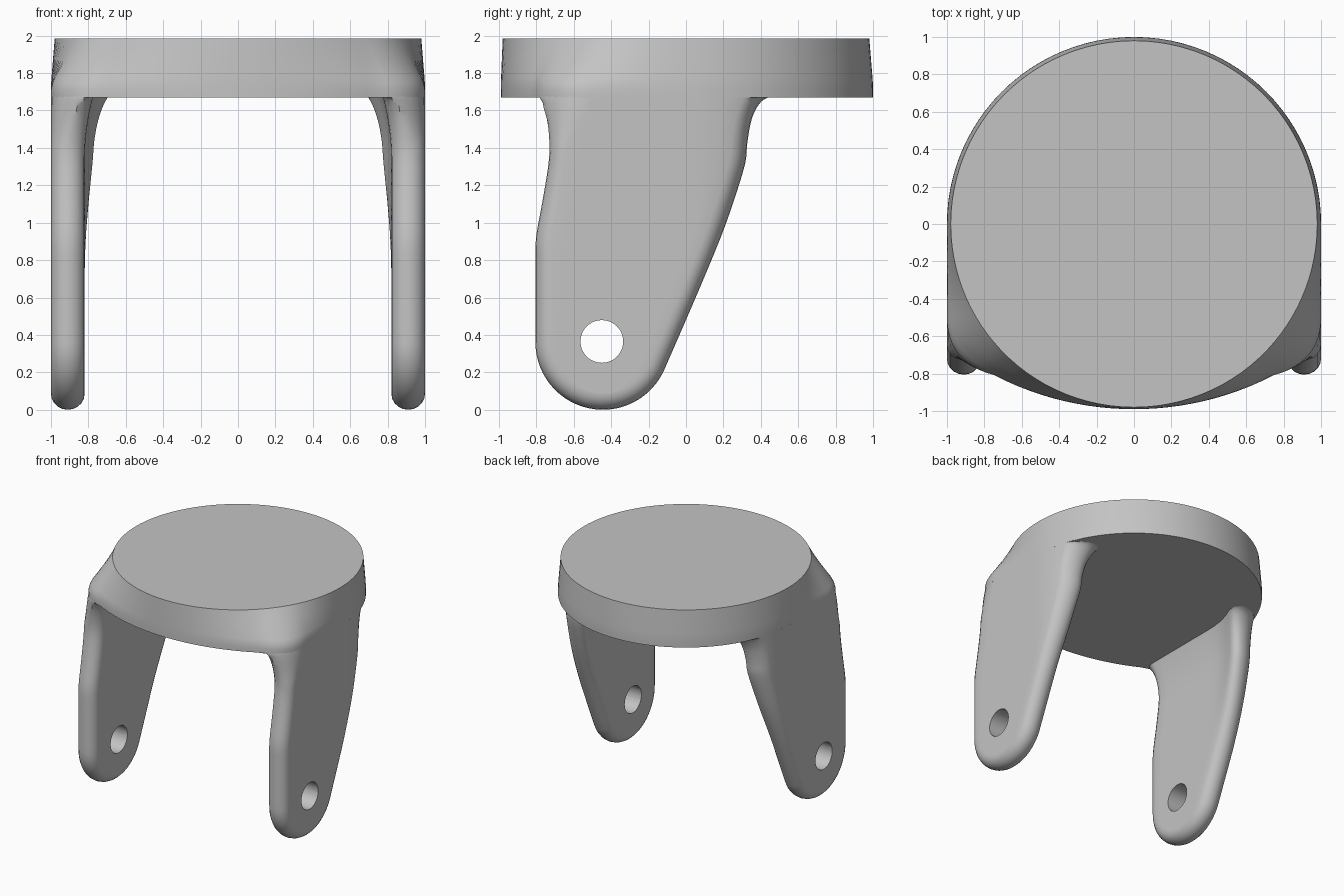
import bpy, bmesh, math
from mathutils import Vector

if "Cube" in bpy.data.objects:
    bpy.data.objects.remove(bpy.data.objects["Cube"])

grey = bpy.data.materials.new("plain grey")
grey.use_nodes = True
grey.diffuse_color = (0.55, 0.55, 0.55, 1)
grey.node_tree.nodes["Principled BSDF"].inputs["Base Color"].default_value = grey.diffuse_color


def finish(name, bm):
    bmesh.ops.remove_doubles(bm, verts=bm.verts, dist=0.0005)
    bmesh.ops.recalc_face_normals(bm, faces=bm.faces)
    mesh = bpy.data.meshes.new(name)
    bm.to_mesh(mesh)
    bm.free()
    mesh.materials.append(grey)
    obj = bpy.data.objects.new(name, mesh)
    bpy.context.collection.objects.link(obj)
    return obj


def smooth(obj):
    bpy.ops.object.select_all(action='DESELECT')
    obj.select_set(True)
    bpy.context.view_layer.objects.active = obj
    bpy.ops.object.shade_smooth_by_angle(angle=math.radians(38))


def skin(loops):
    """Closed solid through loops of equal length."""
    bm = bmesh.new()
    rows = [[bm.verts.new(p) for p in loop] for loop in loops]
    n = len(rows[0])
    for low, high in zip(rows, rows[1:]):
        for i in range(n):
            j = (i + 1) % n
            bm.faces.new((low[i], low[j], high[j], high[i]))
    bm.faces.new(rows[0])
    bm.faces.new(rows[-1])
    return bm


def front_y(x):
    """Front edge of the plate: shallow arc, then a rounded corner."""
    x = min(abs(x), 1)
    if x <= 0.75:
        return 0.64 - math.sqrt(1.63 ** 2 - x * x)
    t = 1 - 2 * math.sqrt(1 - x)
    return (1 - t) ** 2 * front_y(0.75) - 1.48 * t * (1 - t) - 0.5 * t * t


# Plate: round top lofted to a squarer front at the underside
half = [(0.75 * i / 12, front_y(0.75 * i / 12)) for i in range(12)]
for i in range(13):
    x = 1 - 0.25 * (1 - i / 12) ** 2
    half.append((x, front_y(x)))
half += [(1, -0.5 + 0.5 * i / 8) for i in range(1, 8)]
half += [(math.cos(a), math.sin(a)) for a in (math.pi / 2 * i / 24 for i in range(25))]
outline = [Vector(p) for p in half] + [Vector((-x, y)) for x, y in half[-2:0:-1]]
loops = []
for z, mix in [(1.67, 1), (1.71, 1), (1.745, 0.95), (1.775, 0.86), (1.88, 0.43), (1.985, 0)]:
    ring = [(p.normalized() * 0.98).lerp(p, mix) for p in outline]
    loops.append([(p.x, p.y, z) for p in ring])
smooth(finish("top_plate", skin(loops)))


# Leg levels: paired front and back edge points (y, z) from the foot upward
def spline(rows, steps):
    rows = [rows[0]] + rows + [rows[-1]]
    out = []
    for a, b, c, d in zip(rows, rows[1:], rows[2:], rows[3:]):
        for s in range(steps):
            t = s / steps
            out.append(b + ((c - a) * t + (2 * a - 5 * b + 4 * c - d) * t * t
                            + (3 * b - a - 3 * c + d) * t ** 3) * 0.5)
    return out + [rows[-1]]


levels = []
for i in range(17):
    a, b = math.radians(90 * i / 16), math.radians(65 * i / 16)
    levels.append(Vector((-0.445 - 0.36 * math.sin(a), 0.36 - 0.36 * math.cos(a),
                          -0.445 + 0.36 * math.sin(b), 0.36 - 0.36 * math.cos(b))))
upper = [levels[-1]] + [Vector(r) for r in [
    (-0.805, 0.6, 0, 0.48), (-0.805, 0.78, 0.09, 0.69), (-0.802, 0.92, 0.185, 0.92),
    (-0.77, 1.1, 0.25, 1.1), (-0.737, 1.3, 0.315, 1.31), (-0.73, 1.42, 0.327, 1.42),
    (-0.745, 1.54, 0.345, 1.53), (-0.77, 1.62, 0.37, 1.6), (-0.8, 1.66, 0.405, 1.65),
    (-0.83, 1.675, 0.45, 1.675)]]
levels = levels[:-1] + spline(upper, 3)
ROUND, HALF, TOP = 0.085, 0.09, 1.675


def inward(chain, i, turn):
    lo, hi = chain[max(i - 1, 0)], chain[min(i + 1, len(chain) - 1)]
    t = (hi - lo).normalized()
    return Vector((t.y, -t.x)) * turn


def warp(side, x, y, z):
    """Wrap the slab round the plate and flare it into the underside."""
    z = min(z, TOP)
    inner = (1 - x) / (2 * HALF)
    bend = 1 - math.sqrt(1 - max(y, 0) ** 2)
    flare = 0.045 * (max(z - 1.33, 0) / 0.345) ** 2
    x -= bend * (1 + 0.4 * inner) + flare * inner
    if y < 0 and z > 1.4:
        w = (z - 1.4) / (TOP - 1.4)
        y += w * (max(y, front_y(x)) - y)
    return (side * x, y, z)


def leg(name, side):
    front = [Vector((r[0], r[1])) for r in levels]
    back = [Vector((r[2], r[3])) for r in levels]
    arc = [math.pi * k / 10 for k in range(11)]
    loops = []
    for i in range(len(levels)):
        up = Vector((0, 1))
        nf = inward(front, i, 1) if i else up
        nb = inward(back, i, -1) if i else up
        f_edge = [(1 - HALF + HALF * math.cos(a), front[i] + nf * ROUND * (1 - math.sin(a))) for a in arc]
        b_edge = [(1 - HALF + HALF * math.cos(a), back[i] + nb * ROUND * (1 - math.sin(a))) for a in arc]
        across = [k / 12 for k in range(1, 12)]
        inside = [(1 - 2 * HALF, f_edge[-1][1].lerp(b_edge[-1][1], t)) for t in across]
        outside = [(1, b_edge[0][1].lerp(f_edge[0][1], t)) for t in across]
        section = f_edge + inside + b_edge[::-1] + outside
        loops.append([warp(side, x, p.x, p.y) for x, p in section])
    bm = skin(loops[1:])
    # close the tip of the foot
    tip = [f for f in bm.faces if len(f.verts) > 4 and f.calc_center_median().z < 1]
    bmesh.ops.delete(bm, geom=tip, context='FACES_ONLY')
    bm.verts.ensure_lookup_table()
    n = len(loops[0])
    first = [bm.verts[k] for k in range(n)]
    base = [bm.verts.new(p) for p in loops[0]]
    for k in range(n):
        j = (k + 1) % n
        bm.faces.new((base[k], base[j], first[j], first[k]))
    # weld the two edge curves together where they meet at the foot
    obj = finish(name, bm)

    # Axle hole
    bpy.ops.mesh.primitive_cylinder_add(vertices=48, radius=0.114, depth=0.6,
                                        location=(side * 0.9, -0.45, 0.365),
                                        rotation=(0, math.pi / 2, 0))
    cutter = bpy.context.object
    cutter.name = "axle_hole_cutter"
    cutter.hide_render = True
    cutter.data.materials.append(grey)
    cut = obj.modifiers.new("axle_hole", 'BOOLEAN')
    cut.operation = 'DIFFERENCE'
    cut.solver = 'EXACT'
    cut.object = cutter
    bpy.ops.object.select_all(action='DESELECT')
    obj.select_set(True)
    bpy.context.view_layer.objects.active = obj
    bpy.ops.object.modifier_apply(modifier=cut.name)
    bpy.data.objects.remove(cutter)
    smooth(obj)


leg("left_leg", 1)
leg("right_leg", -1)
